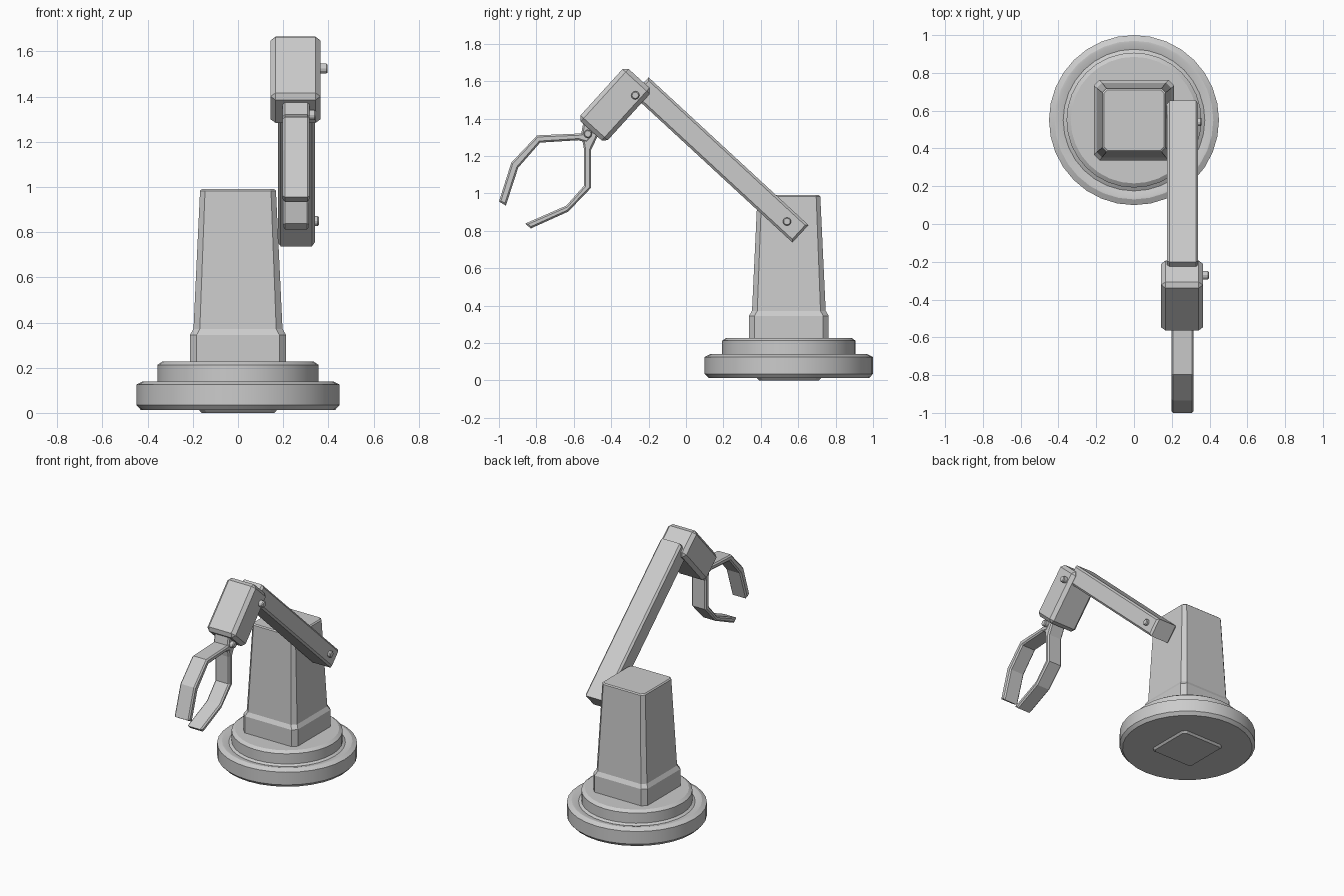
import bpy, bmesh, math
from mathutils import Vector

if "Cube" in bpy.data.objects:
    bpy.data.objects.remove(bpy.data.objects["Cube"])


def finish(name, bm, smooth=False):
    bmesh.ops.recalc_face_normals(bm, faces=bm.faces)
    me = bpy.data.meshes.new(name)
    bm.to_mesh(me)
    bm.free()
    ob = bpy.data.objects.new(name, me)
    bpy.context.collection.objects.link(ob)
    if smooth:
        bpy.ops.object.select_all(action='DESELECT')
        ob.select_set(True)
        bpy.context.view_layer.objects.active = ob
        bpy.ops.object.shade_smooth_by_angle(angle=math.radians(25))
    return ob


def loft(name, rings, smooth=False):
    """Skin a stack of equal-sized point rings and cap both ends."""
    bm = bmesh.new()
    vs = [[bm.verts.new(p) for p in r] for r in rings]
    n = len(vs[0])
    for a, b in zip(vs, vs[1:]):
        for i in range(n):
            j = (i + 1) % n
            bm.faces.new((a[i], a[j], b[j], b[i]))
    bm.faces.new(vs[0])
    bm.faces.new(vs[-1])
    return finish(name, bm, smooth)


def side_plate(name, outline, x0, x1, bevel, all_edges=False):
    """Extrude a (y, z) outline along x and chamfer its rims."""
    bm = bmesh.new()
    f = bm.faces.new([bm.verts.new((x0, y, z)) for y, z in outline])
    ext = bmesh.ops.extrude_face_region(bm, geom=[f])['geom']
    moved = [g for g in ext if isinstance(g, bmesh.types.BMVert)]
    bmesh.ops.translate(bm, verts=moved, vec=(x1 - x0, 0, 0))
    bmesh.ops.recalc_face_normals(bm, faces=bm.faces)
    edges = [e for e in bm.edges
             if all_edges or abs(e.verts[0].co.x - e.verts[1].co.x) < 1e-5]
    bmesh.ops.bevel(bm, geom=edges, offset=bevel, segments=1,
                    affect='EDGES', profile=0.5)
    return finish(name, bm)


def tilted_rect(centre, direction, length, width):
    c, d = Vector(centre), Vector(direction).normalized()
    n = Vector((-d.y, d.x))
    return [c + d * s * length / 2 + n * t * width / 2
            for s, t in ((-1, -1), (1, -1), (1, 1), (-1, 1))]


def circle(r, n):
    return [(r * math.cos(2 * math.pi * i / n), r * math.sin(2 * math.pi * i / n))
            for i in range(n)]


CY = 0.55  # centre of the base in y

# Stepped round base
base = [(0.43, 0.013), (0.45, 0.035), (0.45, 0.125), (0.42, 0.14), (0.41, 0.14),
        (0.375, 0.13), (0.357, 0.14), (0.357, 0.212), (0.335, 0.227)]
loft("round_base", [[(x, CY + y, z) for x, y in circle(r, 32)] for r, z in base], True)


# Tapered column with chamfered corners, reaching through the base
def octagon(h, c, z):
    k = h - c
    return [(x, CY + y, z) for x, y in
            ((-k, -h), (k, -h), (h, -k), (h, k), (k, h), (-k, h), (-h, k), (-h, -k))]


loft("column", [octagon(h, c, z) for h, c, z in
                ((0.16, 0.02, 0), (0.17, 0.025, 0.01), (0.213, 0.03, 0.06),
                 (0.213, 0.03, 0.345), (0.197, 0.028, 0.372),
                 (0.168, 0.022, 0.983), (0.16, 0.02, 0.99))])

# Long arm beside the column
side_plate("arm", tilted_rect((0.1845, 1.1785), (-0.7345, 0.6786), 1.164, 0.127),
           0.176, 0.34, 0.013)

# Wrist block
side_plate("wrist_block", tilted_rect((-0.379, 1.474), (-0.673, -0.740), 0.38, 0.197),
           0.144, 0.365, 0.023, True)

# Gripper fingers crossing at the pivot
upper = [(-.545, 1.40), (-.56, 1.32), (-.796, 1.31), (-.934, 1.164), (-1.0, .956),
         (-.963, .934), (-.897, 1.137), (-.78, 1.271), (-.575, 1.284),
         (-.53, 1.27), (-.5, 1.30), (-.49, 1.37)]
lower = [(-.54, 1.39), (-.555, 1.29), (-.545, 1.233), (-.545, 1.041), (-.64, .934),
         (-.86, .838), (-.83, .812), (-.63, .902), (-.507, 1.03),
         (-.507, 1.233), (-.475, 1.30), (-.46, 1.36)]
side_plate("upper_finger", upper, 0.198, 0.316, 0.009)
side_plate("lower_finger", lower, 0.2, 0.314, 0.009)

# Pivot pins
for name, y, z, tip in (("shoulder_pin", 0.54, 0.849, 0.358),
                        ("wrist_pin", -0.271, 1.524, 0.397),
                        ("finger_pin", -0.525, 1.318, 0.345)):
    loft(name, [[(x, y + a, z + b) for a, b in circle(r, 12)]
                for r, x in ((0.022, 0.24), (0.022, tip - 0.006), (0.017, tip))], True)
